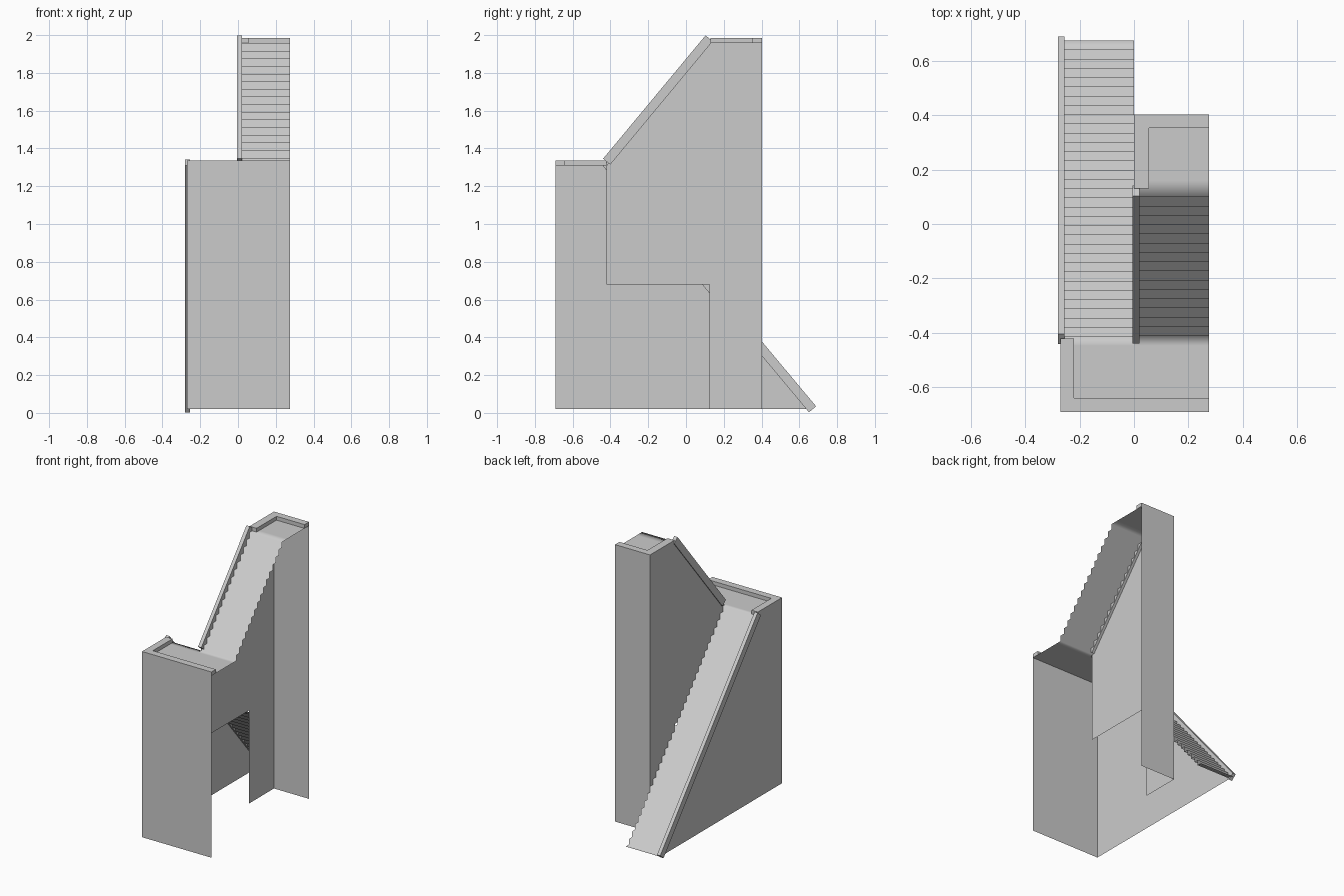
import bpy
from mathutils import Vector

cube = bpy.data.objects.get("Cube")
if cube:
    bpy.data.objects.remove(cube, do_unlink=True)

GREY = (0.6, 0.6, 0.6, 1.0)
grey = bpy.data.materials.new("plain grey")
grey.use_nodes = True
grey.diffuse_color = GREY
grey.node_tree.nodes["Principled BSDF"].inputs["Base Color"].default_value = GREY

LEFT, MIDDLE, RIGHT = -0.27, 0.0, 0.275
FRONT, BACK = -0.69, 0.403
BASE, LANDING, TOP = 0.02, 1.31, 1.957
CURB = 0.027
RUN = 0.034


def add_object(name, verts, faces, smooth=False):
    mesh = bpy.data.meshes.new(name)
    mesh.from_pydata(verts, [], faces)
    mesh.materials.append(grey)
    mesh.polygons.foreach_set("use_smooth", [smooth] * len(faces))
    obj = bpy.data.objects.new(name, mesh)
    bpy.context.collection.objects.link(obj)
    return obj


def sheet(name, profile, x0, x1):
    """Sweep a (y, z) profile along x as one smooth open surface."""
    verts = [(x, y, z) for y, z in profile for x in (x0, x1)]
    faces = [(2 * i, 2 * i + 1, 2 * i + 3, 2 * i + 2) for i in range(len(profile) - 1)]
    return add_object(name, verts, faces, True)


def side_wall(name, outline, x):
    """Flat wall from a (y, z) outline, facing -x."""
    return add_object(name, [(x, y, z) for y, z in outline], [tuple(reversed(range(len(outline))))])


def cross_wall(name, x0, x1, y, z0, z1):
    return add_object(name, [(x0, y, z0), (x1, y, z0), (x1, y, z1), (x0, y, z1)], [(0, 1, 2, 3)])


def prism(name, outline, x0, x1):
    """Solid four-sided bar from a (y, z) outline running counter-clockwise seen from +x."""
    verts = [(x, y, z) for x in (x0, x1) for y, z in outline]
    faces = [(3, 2, 1, 0), (4, 5, 6, 7)]
    faces += [(i, (i + 1) % 4, (i + 1) % 4 + 4, i + 4) for i in range(4)]
    return add_object(name, verts, faces)


def bar(name, x0, x1, y0, y1, z0, z1):
    return prism(name, [(y0, z0), (y1, z0), (y1, z1), (y0, z1)], x0, x1)


def stringer(name, start, end, x0, x1, half=0.0245):
    a, b = Vector(start), Vector(end)
    along = (b - a).normalized()
    up = Vector((-along.y, along.x)) * half
    return prism(name, [a - up, b - up, b + up, a + up], x0, x1)


def steps(y, z, count, run, rise):
    """Riser bottom and top for each step in turn."""
    points = []
    for i in range(count):
        points += [(y + i * run, z + i * rise), (y + i * run, z + (i + 1) * rise)]
    return points


# Lower flight, rising to the front, with its part of the middle landing
low_rise = (LANDING - BASE) / 32
lower = [(0.675, BASE)] + steps(0.675 - RUN, BASE, 32, -RUN, low_rise)
lower += [(-0.447, LANDING), (FRONT, LANDING)]
sheet("lower_flight", lower[::-1], LEFT, MIDDLE)

# Upper flight, rising to the back, with both landings
upper = [(FRONT, LANDING), (-0.447, LANDING)]
upper += steps(-0.411, LANDING, 16, RUN, (TOP - LANDING) / 16)
upper += [(0.16, TOP), (BACK, TOP)]
sheet("upper_flight", upper, MIDDLE, RIGHT)

# Sloping stringers
stringer("lower_stringer", (-0.4225, 1.325), (0.67, 0.019), -0.28, -0.255)
stringer("upper_stringer", (-0.42, 1.33), (0.1225, 1.983), -0.006, 0.02)

# Landing curbs
bar("landing_front_curb", LEFT, RIGHT, FRONT, FRONT + 0.05, LANDING, LANDING + CURB)
bar("landing_side_curb", LEFT, LEFT + 0.05, FRONT + 0.05, -0.42, LANDING, LANDING + CURB)
bar("top_back_curb", MIDDLE, RIGHT, BACK - 0.05, BACK, TOP, TOP + CURB)
bar("top_side_curb", MIDDLE, MIDDLE + 0.055, 0.13, BACK - 0.05, TOP, TOP + CURB)

# Walls below the stairs
cross_wall("front_wall", LEFT, RIGHT, FRONT, BASE, LANDING)
cross_wall("back_wall", RIGHT, MIDDLE, BACK, BASE, TOP)
side_wall("outer_wall", [(FRONT, BASE), (0.66, BASE), (-0.42, LANDING), (FRONT, LANDING)], LEFT)
side_wall("middle_wall", [(-0.42, 0.68), (0.125, 0.68), (0.125, BASE), (BACK, BASE),
                          (BACK, TOP), (0.125, TOP), (-0.42, LANDING)], MIDDLE)
